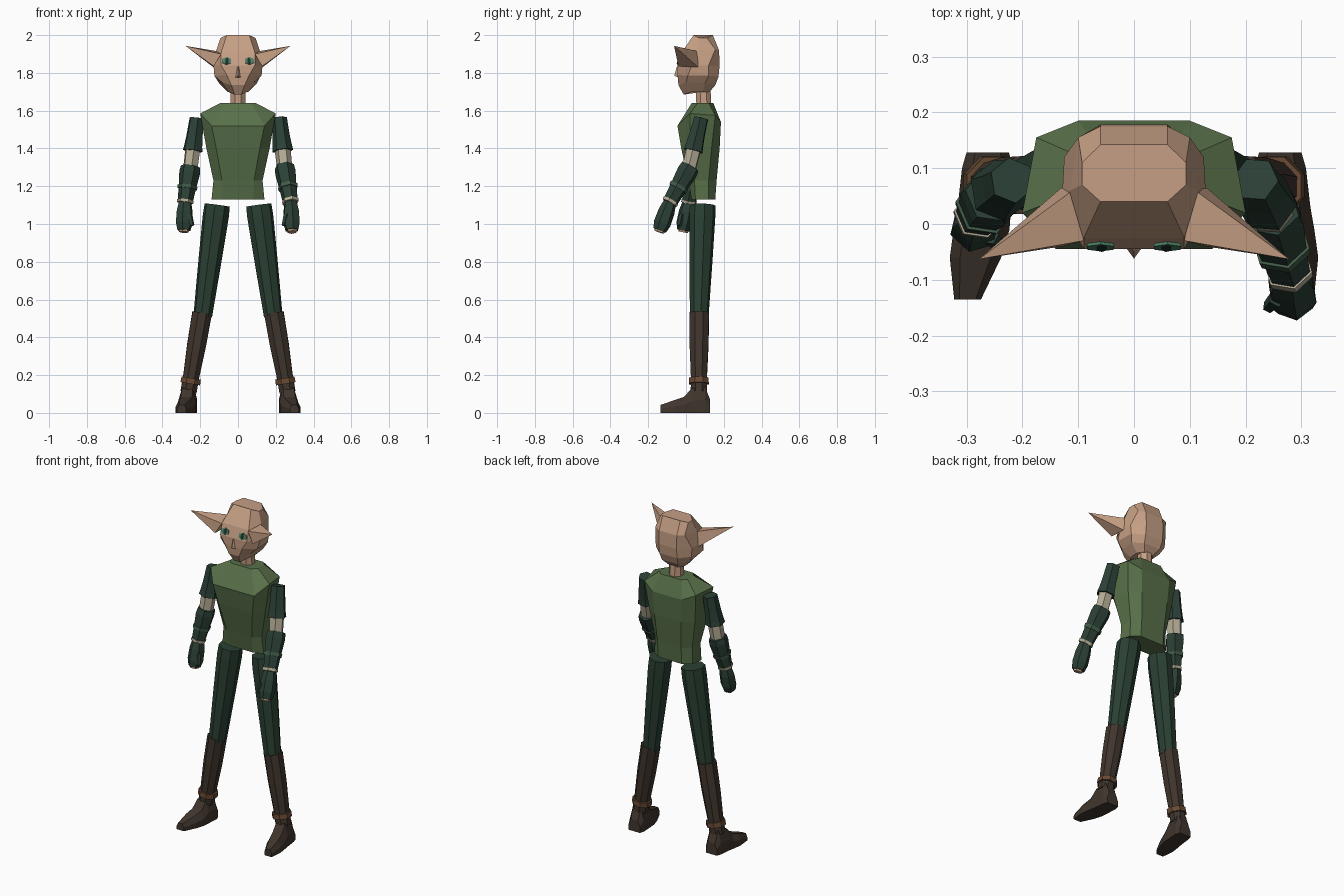
import bpy
import bmesh
import math
from mathutils import Vector, Matrix

default_cube = bpy.data.objects.get("Cube")
if default_cube:
    bpy.data.objects.remove(default_cube, do_unlink=True)


# ---------- materials ----------
def make_material(name, hex_code):
    channels = [int(hex_code[i:i + 2], 16) / 255 for i in (0, 2, 4)]
    linear = [c / 12.92 if c < 0.04 else ((c + 0.055) / 1.055) ** 2.4 for c in channels]
    material = bpy.data.materials.new(name)
    material.use_nodes = True
    material.diffuse_color = (*linear, 1)
    shader = material.node_tree.nodes["Principled BSDF"]
    shader.inputs["Base Color"].default_value = (*linear, 1)
    return material


skin = make_material("skin", "c69f84")
tunic_green = make_material("tunic green", "587049")
sleeve_green = make_material("sleeve green", "2b4036")
trouser_green = make_material("trouser green", "2a4033")
band_green = make_material("band green", "405a47")
linen = make_material("linen", "b5ad96")
boot_brown = make_material("boot brown", "40352d")
strap_brown = make_material("strap brown", "684a34")
eye_green = make_material("eye green", "4b8065")
pupil_dark = make_material("pupil dark", "1f3029")


# ---------- helpers ----------
def finish(bm, name, material):
    bmesh.ops.recalc_face_normals(bm, faces=bm.faces)
    mesh = bpy.data.meshes.new(name)
    bm.to_mesh(mesh)
    bm.free()
    mesh.materials.append(material)
    obj = bpy.data.objects.new(name, mesh)
    bpy.context.collection.objects.link(obj)
    return obj


def loft(name, rings, material):
    """Skin a stack of rings with equal point counts and cap both ends."""
    bm = bmesh.new()
    loops = [[bm.verts.new(p) for p in ring] for ring in rings]
    count = len(loops[0])
    for low, high in zip(loops, loops[1:]):
        for i in range(count):
            j = (i + 1) % count
            bm.faces.new((low[i], low[j], high[j], high[i]))
    bm.faces.new(loops[0])
    bm.faces.new(loops[-1])
    return finish(bm, name, material)


def mirrored_ring(half):
    return half + [(-x, y, z) for x, y, z in reversed(half)]


def tube(name, start, end, stations, material, sides=8):
    """Faceted limb piece; stations are (fraction along, radius)."""
    start, end = Vector(start), Vector(end)
    turn = (end - start).to_track_quat("Z", "Y")
    rings = []
    for along, radius in stations:
        ring = []
        for i in range(sides):
            angle = math.tau * (i + 0.5) / sides
            offset = Vector((math.cos(angle), math.sin(angle), 0)) * radius
            ring.append(start.lerp(end, along) + turn @ offset)
        rings.append(ring)
    return loft(name, rings, material)


def plate(name, center, width, height, tilt, material):
    """Thin six-sided plate facing forward."""
    bm = bmesh.new()
    place = (Matrix.Translation(center) @ Matrix.Rotation(tilt, 4, "X")
             @ Matrix.Diagonal((width, 1, height, 1)) @ Matrix.Rotation(math.pi / 2, 4, "X"))
    bmesh.ops.create_cone(bm, cap_ends=True, segments=6, radius1=0.5, radius2=0.5,
                          depth=0.008, matrix=place)
    return finish(bm, name, material)


# ---------- head ----------
head_halves = [
    [(.018, -.012, 1.685), (.05, .03, 1.7), (.055, .09, 1.7), (.03, .125, 1.7)],
    [(.035, -.04, 1.735), (.085, 0, 1.75), (.1, .1, 1.745), (.055, .155, 1.735)],
    [(.06, -.045, 1.79), (.125, .01, 1.785), (.12, .12, 1.785), (.06, .172, 1.78)],
    [(.09, -.045, 1.84), (.13, .03, 1.84), (.125, .12, 1.84), (.06, .178, 1.84)],
    [(.09, -.025, 1.905), (.115, .06, 1.92), (.1, .155, 1.925), (.06, .175, 1.92)],
    [(.06, .04, 2), (.093, .07, 1.985), (.093, .11, 1.985), (.06, .142, 2)],
]
loft("head", [mirrored_ring(half) for half in head_halves], skin)
tube("neck", (0, .095, 1.62), (0, .09, 1.73), [(0, .043), (1, .042)], skin)

# nose: a small wedge, wider and deeper at the bottom
loft("nose", [
    [(-.016, -.04, 1.775), (0, -.062, 1.785), (.016, -.04, 1.775)],
    [(-.008, -.04, 1.835), (0, -.048, 1.835), (.008, -.04, 1.835)],
], skin)

for side, label in ((1, "left"), (-1, "right")):
    # pointed ear
    bm = bmesh.new()
    tip = bm.verts.new((side * .278, -.063, 1.943))
    root = [bm.verts.new((side * x, y, z)) for x, y, z in
            [(.09, -.03, 1.9), (.11, .06, 1.915), (.13, .065, 1.83), (.128, -.04, 1.835)]]
    for i in range(4):
        bm.faces.new((root[i], root[(i + 1) % 4], tip))
    bm.faces.new(root)
    finish(bm, label + "_ear", skin)
    # eye and pupil
    plate(label + "_eye", (side * .06, -.039, 1.863), .056, .042, -0.3, eye_green)
    plate(label + "_pupil", (side * .058, -.041, 1.863), .02, .036, -0.3, pupil_dark)

# ---------- tunic ----------
tunic_halves = [
    [(.08, .03, 1.13), (.14, .05, 1.13), (.13, .12, 1.13), (.08, .155, 1.13)],
    [(.085, .012, 1.23), (.13, .045, 1.23), (.126, .12, 1.23), (.08, .162, 1.23)],
    [(.115, -.025, 1.4), (.167, .025, 1.4), (.155, .135, 1.4), (.09, .178, 1.4)],
    [(.14, -.045, 1.52), (.2, .02, 1.585), (.175, .155, 1.575), (.1, .185, 1.54)],
    [(.07, .03, 1.64), (.095, .06, 1.64), (.095, .12, 1.64), (.07, .145, 1.64)],
]
loft("tunic", [mirrored_ring(half) for half in tunic_halves], tunic_green)


# ---------- arms ----------
def build_arm(label, side, shoulder, elbow, wrist, hand):
    shoulder, elbow, wrist, hand = map(Vector, (shoulder, elbow, wrist, hand))
    tube(label + "_sleeve", shoulder, elbow,
         [(0, .041), (.35, .046), (.6, .053)], sleeve_green, 6)
    tube(label + "_cuff", shoulder, elbow, [(.52, .05), (.64, .056)], sleeve_green, 6)
    tube(label + "_upper_arm", shoulder, elbow, [(.5, .043), (1.08, .04)], linen, 6)
    tube(label + "_bracer", elbow, wrist,
         [(-.08, .052), (.1, .056), (.5, .048), (1, .04)], sleeve_green, 6)
    tube(label + "_bracer_band", elbow, wrist, [(.5, .054), (.6, .052)], band_green, 6)
    tube(label + "_wrist_wrap", elbow, wrist, [(.94, .045), (1.02, .044)], linen, 6)
    tube(label + "_glove", wrist, hand,
         [(0, .034), (.3, .044), (.7, .046), (.94, .036)], sleeve_green, 6)
    tube(label + "_fingers", wrist, hand, [(.9, .03), (1, .026)], skin, 6)
    thumb = wrist.lerp(hand, .4) + Vector((-side * .025, -.025, 0))
    tube(label + "_thumb", thumb, thumb + Vector((-side * .015, -.015, -.06)),
         [(0, .016), (1, .012)], sleeve_green, 5)


build_arm("left", 1, (.218, .08, 1.56), (.248, .015, 1.29), (.278, -.085, 1.115), (.287, -.143, .957))
build_arm("right", -1, (-.218, .078, 1.56), (-.253, .05, 1.29), (-.28, .015, 1.115), (-.287, -.015, .957))

# ---------- legs ----------
foot_sections = [(.128, .262, .038, .07), (.1, .262, .046, .14), (.03, .268, .048, .13),
                 (-.01, .273, .05, .085), (-.06, .284, .046, .068), (-.135, .298, .024, .042)]

for side, label in ((1, "left"), (-1, "right")):
    tube(label + "_trouser_leg", (side * .11, .088, 1.1), (side * .187, .07, .51),
         [(0, .068), (.1, .07), (.5, .062), (1, .05)], trouser_green)
    tube(label + "_boot_shaft", (side * .19, .07, .53), (side * .262, .068, .11),
         [(0, .056), (.4, .054), (.8, .046), (1, .046)], boot_brown)
    tube(label + "_ankle_strap", (side * .248, .068, .184), (side * .253, .068, .154),
         [(0, .056), (1, .057)], strap_brown)
    rings = []
    for y, middle, half, top in foot_sections:
        outline = [(-half, .005), (-half, top * .5), (-half * .6, top),
                   (half * .6, top), (half, top * .5), (half, .005)]
        rings.append([(side * middle + x, y, z) for x, z in outline])
    loft(label + "_boot_foot", rings, boot_brown)
    # sole
    loft(label + "_sole", [[(side * m - h, y, 0), (side * m + h, y, 0),
                            (side * m + h, y, .012), (side * m - h, y, .012)]
                           for y, m, h, top in foot_sections], boot_brown)
